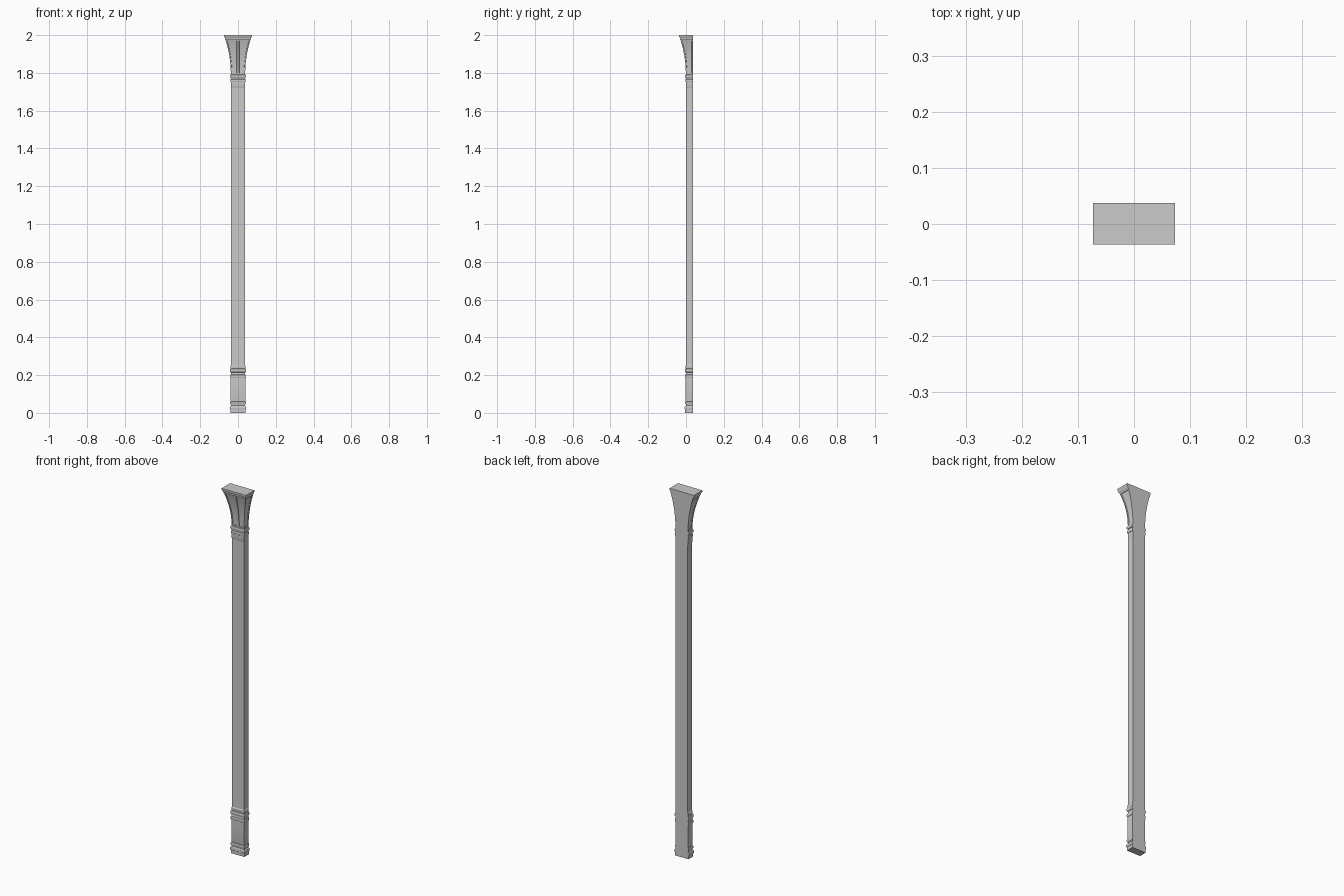
import bpy, bmesh, math

if "Cube" in bpy.data.objects:
    bpy.data.objects.remove(bpy.data.objects["Cube"])

BACK = 0.037  # flat wall plane of the half column


def ring(bm, r, z):
    pts = [(-r, BACK), (-r, BACK - r), (0, BACK - r), (r, BACK - r), (r, BACK)]
    return [bm.verts.new((x, y, z)) for x, y in pts]


def loft(name, profile, panels=None):
    """Half-square column lofted from (radius, height) points; optional sunk panels."""
    bm = bmesh.new()
    rings = [ring(bm, r, z) for r, z in profile]
    sides = [[] for _ in range(5)]
    for lo, hi in zip(rings, rings[1:]):
        for i in range(5):
            j = (i + 1) % 5
            f = bm.faces.new((lo[i], lo[j], hi[j], hi[i]))
            if panels and panels[0] <= f.calc_center_median().z <= panels[1]:
                sides[i].append(f)
    bm.faces.new(rings[0][::-1])
    bm.faces.new(rings[-1])
    bm.normal_update()
    if panels:
        for group in sides[:4]:
            bmesh.ops.inset_region(bm, faces=group, thickness=0.006, use_even_offset=True)
            bmesh.ops.inset_region(bm, faces=group, thickness=0.0008, depth=-0.003,
                                   use_even_offset=True)
    bmesh.ops.recalc_face_normals(bm, faces=bm.faces)
    me = bpy.data.meshes.new(name)
    bm.to_mesh(me)
    bm.free()
    ob = bpy.data.objects.new(name, me)
    bpy.context.collection.objects.link(ob)
    bpy.context.view_layer.objects.active = ob
    ob.select_set(True)
    bpy.ops.object.shade_smooth_by_angle(angle=math.radians(30))
    ob.select_set(False)
    return ob


def bead(z, h, r0, r1, n=6):
    """Rounded moulding bulging from r0 to r1 around height z."""
    return [(r0 + (r1 - r0) * math.sin(math.pi * i / n),
             z - h / 2 * math.cos(math.pi * i / n)) for i in range(n + 1)]


# foot mouldings and plinth block
loft("base", [(0.041, 0), (0.041, 0.016)] + bead(0.026, 0.018, 0.041, 0.044)
     + [(0.038, 0.038), (0.038, 0.042)] + bead(0.052, 0.016, 0.038, 0.042)
     + [(0.039, 0.064), (0.039, 0.18)])

# mouldings between plinth and shaft
loft("lower_band", [(0.039, 0.18)] + bead(0.193, 0.018, 0.039, 0.042)
     + [(0.038, 0.206), (0.038, 0.212)] + bead(0.224, 0.02, 0.038, 0.043)
     + [(0.039, 0.238), (0.039, 0.25), (0.0365, 0.254)])

# plain shaft
loft("shaft", [(0.0365, 0.254), (0.0365, 1.72)])

# neck collar
loft("neck", [(0.0365, 1.72), (0.038, 1.724), (0.038, 1.75)]
     + bead(1.759, 0.016, 0.038, 0.041) + [(0.038, 1.77)]
     + bead(1.782, 0.018, 0.038, 0.043) + [(0.038, 1.793)])

# flared capital with sunk panels
N = 12
flare = [(0.038 + 0.028 * (i / N) ** 2, 1.793 + 0.182 * i / N) for i in range(N + 1)]
loft("capital", flare, panels=(1.80, 1.97))

# top moulding
loft("abacus", [(0.066, 1.975), (0.069, 1.979), (0.069, 1.984), (0.071, 1.988),
                (0.0735, 1.992), (0.0735, 2.0)])
